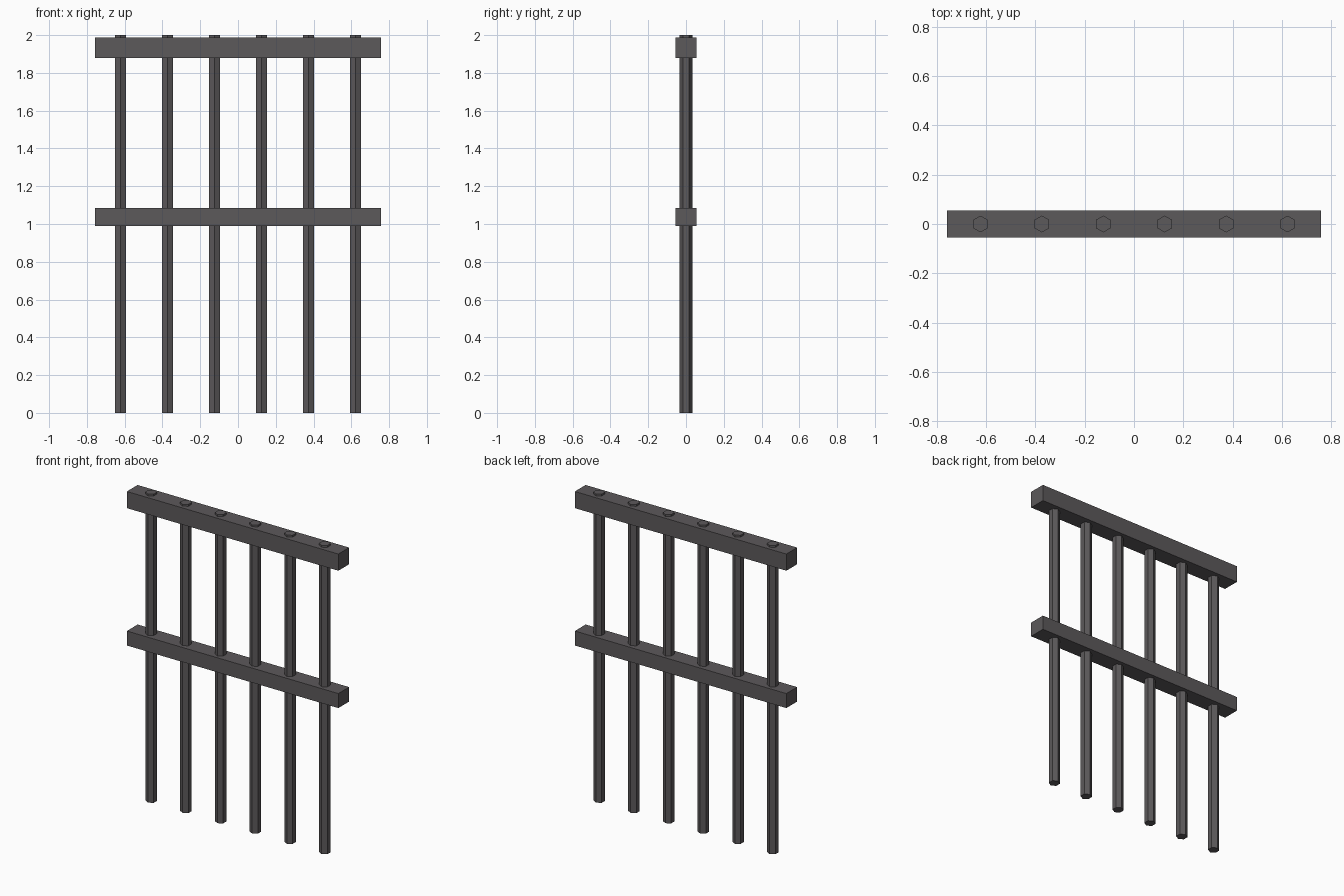
import bpy
import math

if "Cube" in bpy.data.objects:
    bpy.data.objects.remove(bpy.data.objects["Cube"])

iron = bpy.data.materials.new("dark_iron")
iron.diffuse_color = (0.107, 0.1, 0.104, 1)
iron.use_nodes = True
iron.node_tree.nodes["Principled BSDF"].inputs["Base Color"].default_value = iron.diffuse_color


def finish(name):
    obj = bpy.context.object
    obj.name = name
    obj.data.materials.append(iron)
    return obj


def rail(name, z_low, z_high):
    bpy.ops.mesh.primitive_cube_add(size=1, location=(0, 0, (z_low + z_high) / 2))
    obj = finish(name)
    obj.scale = (1.516, 0.11, z_high - z_low)
    bpy.ops.object.transform_apply(location=False, rotation=False, scale=True)


# Horizontal rails
rail("top_rail", 1.88, 1.988)
rail("middle_rail", 0.99, 1.084)

# Six hexagonal upright bars, corners pointing front and back
for i in range(6):
    x = (i - 2.5) * 0.249
    bpy.ops.mesh.primitive_cylinder_add(vertices=6, radius=0.034, depth=2,
                                        location=(x, 0, 1))
    finish(f"upright_bar_{i + 1}")
